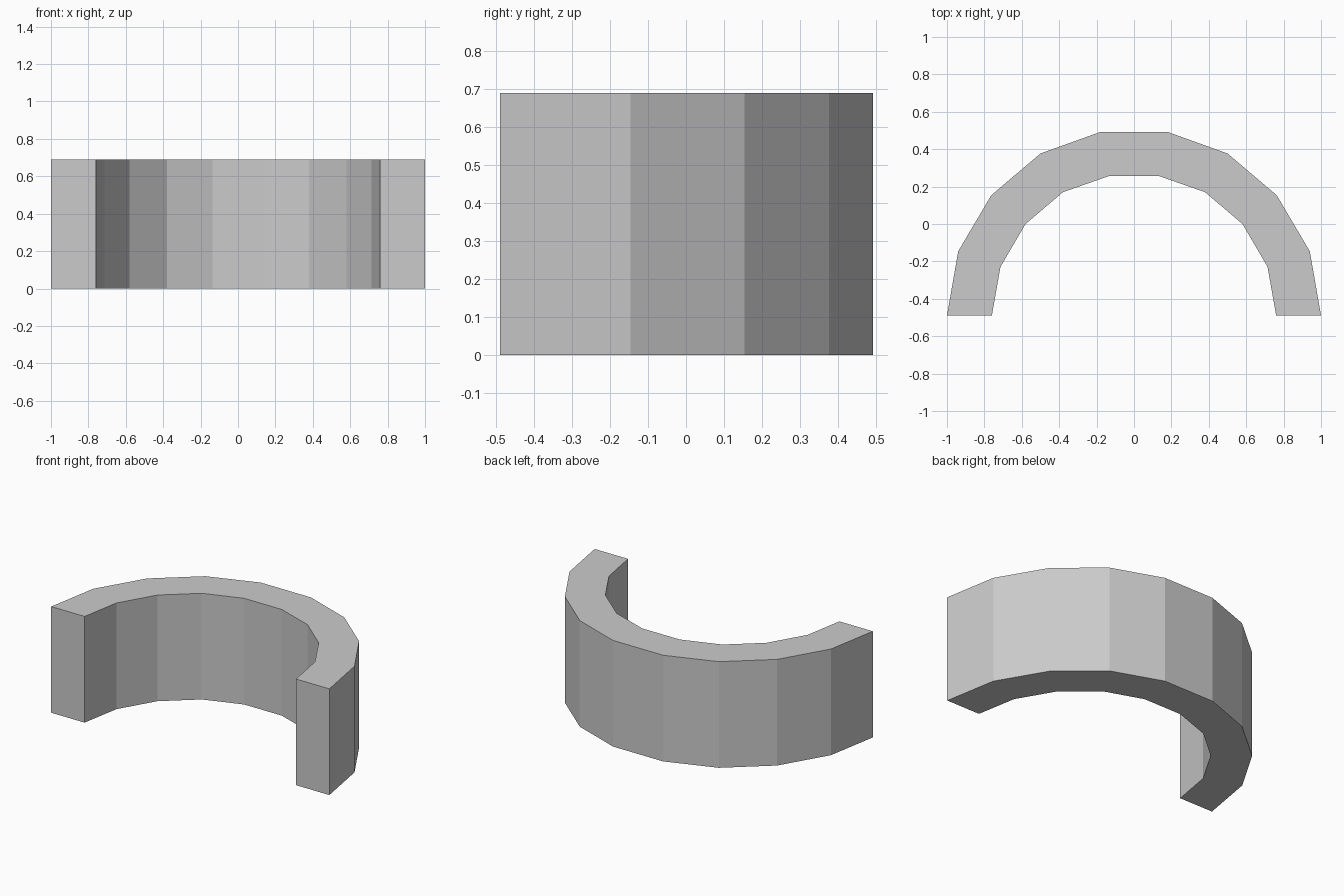
import bpy
import bmesh

cube = bpy.data.objects.get("Cube")
if cube:
    bpy.data.objects.remove(cube, do_unlink=True)

HEIGHT = 0.69

# Plain grey for the whole arch
grey = bpy.data.materials.new("plain_grey")
grey.use_nodes = True
colour = (0.6, 0.6, 0.6, 1)
grey.diffuse_color = colour
grey.node_tree.nodes["Principled BSDF"].inputs["Base Color"].default_value = colour

# Left half of the outer and inner outlines, from the open end to the crown
outer = [(1, -0.49), (0.94, -0.146), (0.763, 0.154), (0.5, 0.377), (0.18, 0.492)]
inner = [(0.76, -0.49), (0.714, -0.229), (0.58, 0), (0.38, 0.17), (0.135, 0.256)]


def mirrored(half):
    return half + [(-x, y) for x, y in reversed(half)]


# Extrude each pair of outline segments into the curved wall
bm = bmesh.new()
rings = [[bm.verts.new((x, y, 0)) for x, y in mirrored(half)] for half in (outer, inner)]
out, inn = rings
base = [bm.faces.new((out[i], out[i + 1], inn[i + 1], inn[i])) for i in range(len(out) - 1)]
walls = bmesh.ops.extrude_face_region(bm, geom=base, use_keep_orig=True)
top = [v for v in walls["geom"] if isinstance(v, bmesh.types.BMVert)]
bmesh.ops.translate(bm, verts=top, vec=(0, 0, HEIGHT))
bmesh.ops.recalc_face_normals(bm, faces=bm.faces)

mesh = bpy.data.meshes.new("curved_wall")
bm.to_mesh(mesh)
bm.free()
mesh.materials.append(grey)
wall = bpy.data.objects.new("curved_wall", mesh)
bpy.context.collection.objects.link(wall)
